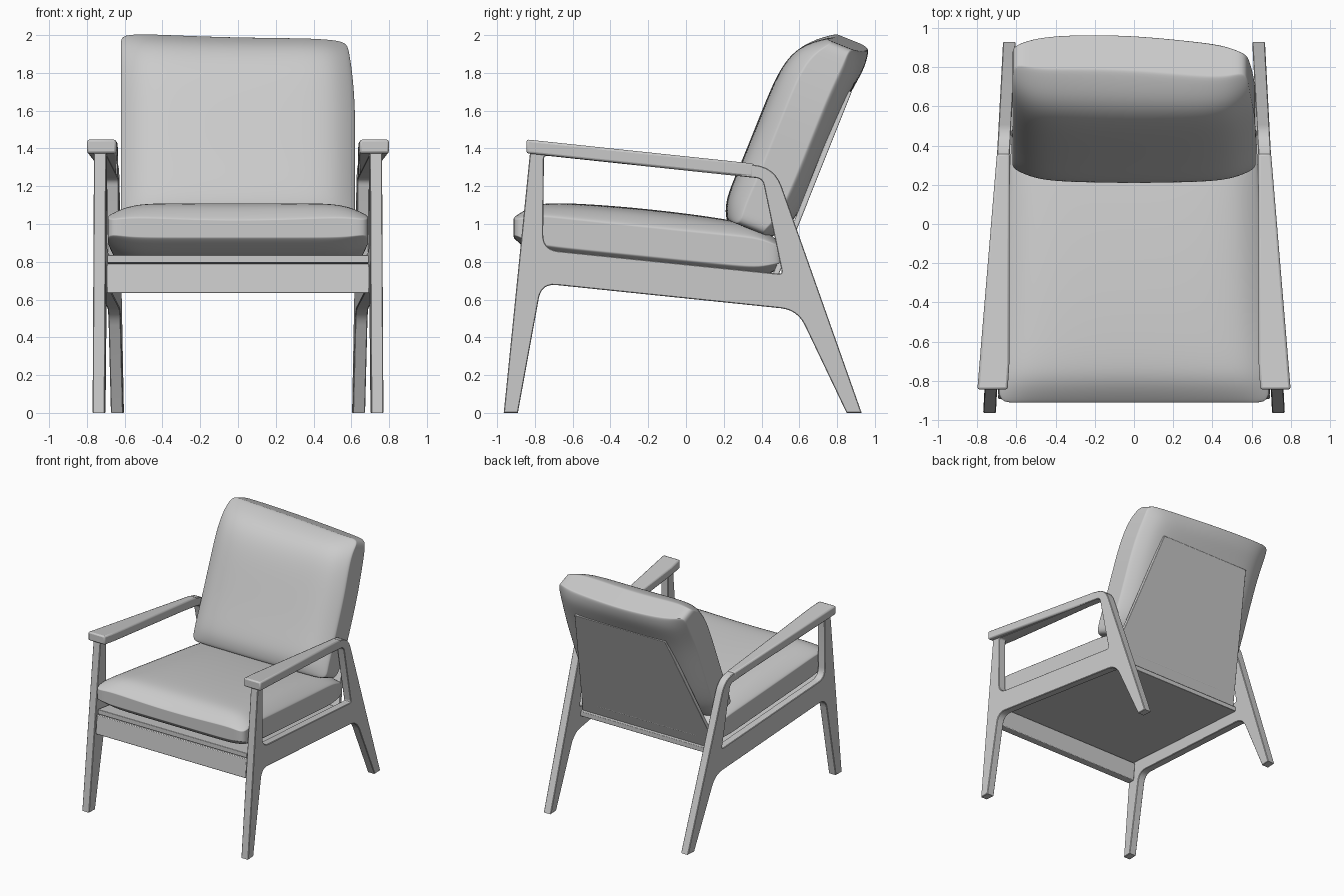
import bpy, bmesh, math
from mathutils import Vector

if "Cube" in bpy.data.objects:
    bpy.data.objects.remove(bpy.data.objects["Cube"])


def finish(name, mesh, bevel=0.0, mirror=False, subsurf=0):
    obj = bpy.data.objects.new(name, mesh)
    bpy.context.collection.objects.link(obj)
    mesh.shade_smooth()
    if not subsurf:
        mesh.set_sharp_from_angle(angle=math.radians(22))
    if bevel:
        m = obj.modifiers.new("bevel", 'BEVEL')
        m.width, m.segments = bevel, 2
        m.limit_method = 'ANGLE'
    if subsurf:
        m = obj.modifiers.new("subsurf", 'SUBSURF')
        m.levels = m.render_levels = subsurf
    if mirror:
        obj.modifiers.new("mirror", 'MIRROR')
    return obj


def prism(name, points, offset, bevel=0.0, mirror=False):
    """Extrude a planar outline along an offset vector."""
    bm = bmesh.new()
    face = bm.faces.new([bm.verts.new(p) for p in points])
    ext = bmesh.ops.extrude_face_region(bm, geom=[face], use_keep_orig=True)
    bmesh.ops.translate(bm, vec=offset,
                        verts=[g for g in ext["geom"] if isinstance(g, bmesh.types.BMVert)])
    bmesh.ops.recalc_face_normals(bm, faces=bm.faces)
    mesh = bpy.data.meshes.new(name)
    bm.to_mesh(mesh)
    bm.free()
    return finish(name, mesh, bevel, mirror)


def fillet(points, seg=6):
    """Round each (y, z, radius) corner of a closed outline."""
    out = []
    for i, (y, z, r) in enumerate(points):
        p = Vector((y, z))
        if r == 0:
            out.append(p)
            continue
        a = Vector(points[i - 1][:2]) - p
        b = Vector(points[(i + 1) % len(points)][:2]) - p
        a, b = p + a.normalized() * r, p + b.normalized() * r
        for k in range(seg + 1):
            t = k / seg
            out.append(a * (1 - t) ** 2 + p * 2 * t * (1 - t) + b * t * t)
    return out


def cushion(name, func, cuts=13):
    """Subdivided cube mapped through a pillow shape function."""
    bm = bmesh.new()
    bmesh.ops.create_cube(bm, size=2)
    bmesh.ops.subdivide_edges(bm, edges=bm.edges[:], cuts=cuts, use_grid_fill=True)
    for v in bm.verts:
        v.co = func(*v.co)
    bmesh.ops.recalc_face_normals(bm, faces=bm.faces)
    mesh = bpy.data.meshes.new(name)
    bm.to_mesh(mesh)
    bm.free()
    return finish(name, mesh, subsurf=2)


# Side frames: legs, rail and arm support as one outline with an opening
outer = [(-0.965, 0, 0), (-0.89, 0, 0), (-0.765, 0.685, 0.08), (0.59, 0.545, 0.09),
         (0.85, 0, 0), (0.93, 0, 0), (0.47, 1.302, 0.11), (-0.82, 1.438, 0)]
opening = [(-0.752, 1.363, 0.02), (-0.757, 0.865, 0.08), (0.51, 0.735, 0.02),
           (0.405, 1.24, 0.035)]
curve = bpy.data.curves.new("side_outline", 'CURVE')
curve.dimensions, curve.fill_mode = '2D', 'BOTH'
curve.extrude, curve.bevel_depth, curve.offset = 0.0285, 0.004, -0.004
curve.bevel_resolution = 0
for outline in (outer, opening):
    pts = fillet(outline)
    sp = curve.splines.new('POLY')
    sp.points.add(len(pts) - 1)
    sp.use_cyclic_u = True
    for q, p in zip(sp.points, pts):
        q.co = (p.x, p.y, 0, 1)
helper = bpy.data.objects.new("side_outline", curve)
bpy.context.collection.objects.link(helper)
deps = bpy.context.evaluated_depsgraph_get()
side = bpy.data.meshes.new_from_object(helper.evaluated_get(deps))
bpy.data.objects.remove(helper)
bm = bmesh.new()
bm.from_mesh(side)
bmesh.ops.remove_doubles(bm, verts=bm.verts, dist=0.0003)
for v in bm.verts:
    y, z, x = v.co
    v.co = (0.686 - 0.0535 * y + x, y, z)      # frames converge to the rear
bmesh.ops.recalc_face_normals(bm, faces=bm.faces)
bm.to_mesh(side)
bm.free()
finish("side_frame", side, mirror=True)

# Armrests: wide at the front, blending into the frame at the rear
arm_z = lambda y: 1.373 - 0.106 * (y + 0.83)
arm = [(0.645, -0.845), (0.80, -0.845), (0.70, 0.36), (0.634, 0.36), (0.637, -0.72)]
prism("armrest", [(x, y, arm_z(y)) for x, y in arm], (0, 0, 0.073), 0.012, True)

# Seat panel and front rail
seat_z = lambda y: 0.835 - 0.103 * (y + 0.87)
prism("seat_panel", [(sx * w, y, seat_z(y)) for sx, w, y in
      ((-1, 0.692, -0.87), (1, 0.692, -0.87), (1, 0.632, 0.50), (-1, 0.632, 0.50))],
      (0, 0, -0.04), 0.004)
prism("front_rail", [(-0.695, -0.893, 0.635), (-0.695, -0.83, 0.635),
                     (-0.695, -0.815, 0.785), (-0.695, -0.878, 0.79)], (1.39, 0, 0), 0.005)

# Back panel: tapers towards the top
along, fwd = Vector((0, 0.371, 0.928)), Vector((0, -0.928, 0.371))
base = Vector((0, 0.59, 0.98))
prism("back_panel", [base + along * s + Vector((x, 0, 0)) for x, s in
      ((-0.63, -0.33), (0.63, -0.33), (0.42, 0.775), (-0.42, 0.775))], fwd * 0.03, 0.004)


# Cushions: soft pillows, thinner towards their rims
def seat_shape(u, v, w):
    y = -0.20 + 0.712 * v
    e = (1 - 0.4 * u ** 10) * (1 - 0.6 * v ** 12)
    dome = (1 - u ** 4) * (1 - v * v) * 0.03
    x = u * (0.6575 - 0.036 * v)
    top = max(w, 0) * (dome - 0.012 * math.cos(2.5 * u) * v ** 4)
    return Vector((x, y, seat_z(y) + 0.14 + 0.142 * w * e + top))


def back_shape(u, v, w):
    up, down = max(v, 0), max(-v, 0)
    e = (1 - 0.45 * u ** 8) * (1 - 0.5 * up ** 7 - 0.35 * down ** 8)
    s = 0.46 + 0.56 * v - 0.025 * (u + 0.5) * up
    n = 0.20 + 0.185 * w * e - 0.08 * up ** 4 + 0.03 * down ** 4
    n += 0.02 * (1 - u * u) * max(w, 0)
    n -= 0.03 * up ** 3 * math.cos(2 * (u + 0.25))
    x = u * 0.62 - 0.045 * up ** 2 * max(u, 0)
    return base + along * s + fwd * n + Vector((x, 0, 0))


cushion("seat_cushion", seat_shape)
cushion("back_cushion", back_shape)
